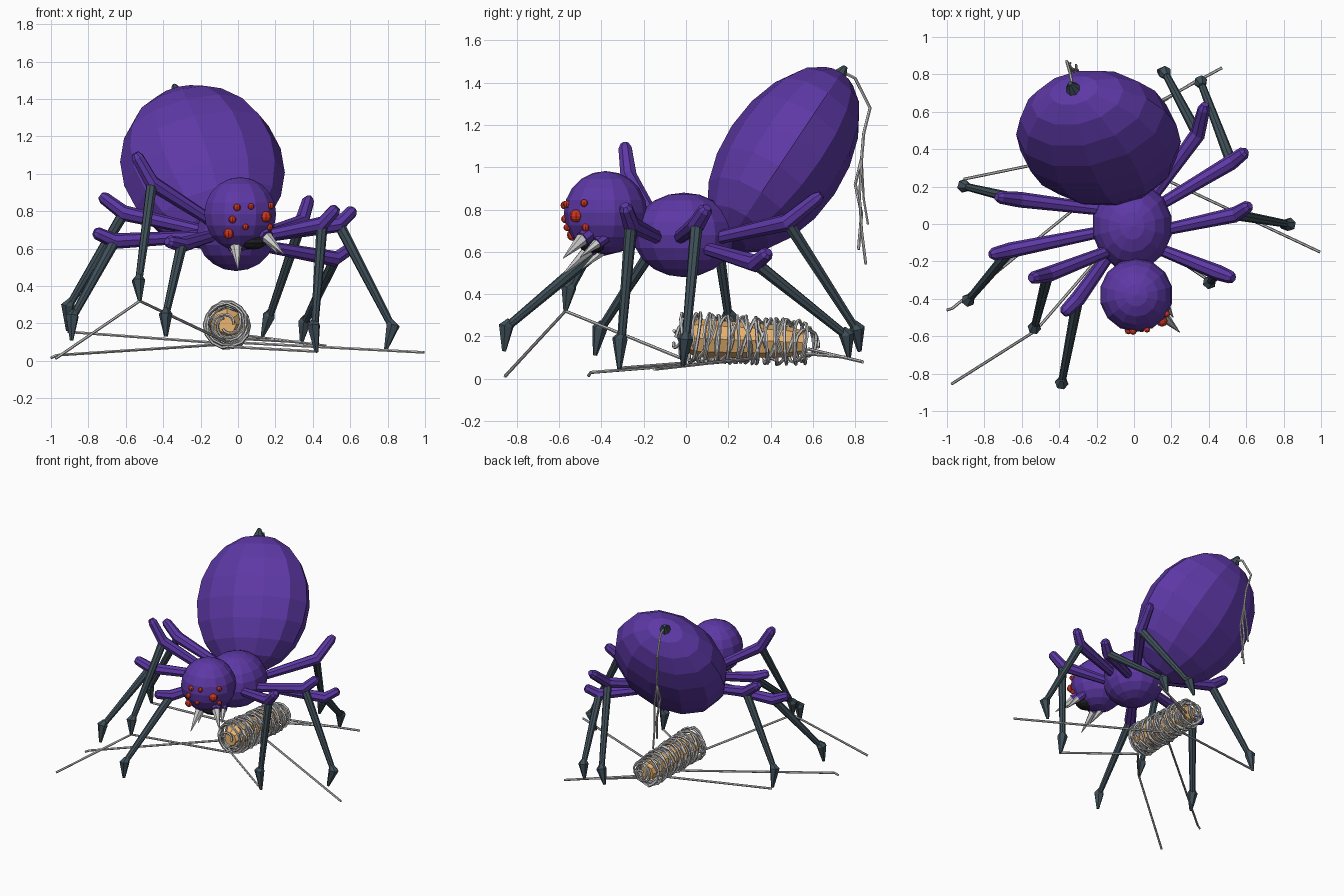
import bpy, bmesh, math, random
from mathutils import Vector, Matrix, Quaternion

if "Cube" in bpy.data.objects:
    bpy.data.objects.remove(bpy.data.objects["Cube"])

random.seed(4)


def material(name, rgb):
    m = bpy.data.materials.new(name)
    m.diffuse_color = (*rgb, 1)
    m.use_nodes = True
    m.node_tree.nodes["Principled BSDF"].inputs["Base Color"].default_value = m.diffuse_color
    return m


PURPLE = material("purple_shell", (0.11, 0.04, 0.38))
SLATE = material("slate_limb", (0.05, 0.08, 0.10))
RED = material("red_eye", (0.6, 0.035, 0.015))
TAN = material("tan_bundle", (0.8, 0.45, 0.16))
BLACK = material("dark_mouth", (0.015, 0.015, 0.02))


def finish(name, bm, mat=None):
    bmesh.ops.recalc_face_normals(bm, faces=bm.faces[:])
    me = bpy.data.meshes.new(name)
    bm.to_mesh(me)
    bm.free()
    ob = bpy.data.objects.new(name, me)
    bpy.context.collection.objects.link(ob)
    if mat:
        me.materials.append(mat)
    return ob


def ball(name, centre, radii, mat, seg=12, rings=9, rot=None):
    bm = bmesh.new()
    m = Matrix.Translation(centre) @ (rot or Matrix()) @ Matrix.Diagonal((*radii, 1))
    bmesh.ops.create_uvsphere(bm, u_segments=seg, v_segments=rings, radius=1, matrix=m)
    return finish(name, bm, mat)


def tube(name, pts, radii, sides=8, mat=None):
    """Closed tube through pts with a radius at each point."""
    pts = [Vector(p) for p in pts]
    if not isinstance(radii, (list, tuple)):
        radii = [radii] * len(pts)
    bm, rings, prev = bmesh.new(), [], None
    for i, p in enumerate(pts):
        t = (pts[min(i + 1, len(pts) - 1)] - pts[max(i - 1, 0)]).normalized()
        if prev is None:
            q = t.to_track_quat('Z', 'Y')
        else:
            q = prev.rotation_difference(t) @ q
        prev = t
        ring = []
        for k in range(sides):
            a = 2 * math.pi * k / sides
            ring.append(bm.verts.new(p + q @ Vector((math.cos(a), math.sin(a), 0)) * radii[i]))
        rings.append(ring)
    for a, b in zip(rings, rings[1:]):
        for k in range(sides):
            j = (k + 1) % sides
            bm.faces.new((a[k], a[j], b[j], b[k]))
    bm.faces.new(rings[0])
    bm.faces.new(rings[-1])
    return finish(name, bm, mat)


# body: head, thorax and the tilted abdomen
HEAD, HEAD_R = Vector((0.012, -0.38, 0.785)), 0.197
ball("head", HEAD, (HEAD_R,) * 3, PURPLE, 14, 10)
ball("thorax", (-0.01, -0.01, 0.68), (0.215, 0.24, 0.2), PURPLE, 14, 10)
centre = Vector((-0.19, 0.46, 1.035))
axis = Vector((-0.277, 0.533, 0.8)).normalized()
side = (Vector((1, 0, 0)) - axis * axis.x).normalized()
turn = Matrix((side, axis.cross(side), axis)).transposed().to_4x4()
ball("abdomen", centre, (0.435, 0.292, 0.5), PURPLE, 12, 10, turn)

# spinneret and trailing silk
tube("spinneret", [centre + axis * 0.46, centre + axis * 0.55], [0.055, 0.012], 8, SLATE)
trail = [(-0.33, 0.74, 1.45), (-0.34, 0.8, 1.42), (-0.36, 0.87, 1.28), (-0.34, 0.84, 1.16),
         (-0.33, 0.83, 1.04)]
tube("silk_trail_a", trail + [(-0.34, 0.80, 0.92), (-0.33, 0.83, 0.78), (-0.32, 0.815, 0.61)], 0.008, 6)
tube("silk_trail_b", trail[3:] + [(-0.30, 0.82, 0.86), (-0.31, 0.83, 0.7), (-0.31, 0.85, 0.54)], 0.007, 6)
tube("silk_trail_c", [trail[4], (-0.35, 0.84, 0.85), (-0.34, 0.86, 0.73)], 0.006, 6)

# eyes seated on the front of the head: x, z, size
for i, (x, z, r) in enumerate([(-0.05, 0.68, 0.028), (0.15, 0.77, 0.03), (-0.005, 0.82, 0.02),
                               (0.07, 0.825, 0.017), (0.175, 0.83, 0.018), (-0.03, 0.755, 0.02),
                               (0.04, 0.715, 0.017), (0.17, 0.715, 0.018)]):
    dx, dz = x - HEAD.x, z - HEAD.z
    dy = math.sqrt(max(0.003, HEAD_R ** 2 - dx * dx - dz * dz))
    ball(f"eye_{i + 1}", (x, HEAD.y - dy, z), (r,) * 3, RED, 8, 6)

# mouth and fangs: purple base with a pale tip
ball("mouth", (0.08, -0.44, 0.64), (0.08, 0.07, 0.045), BLACK, 10, 7)
fangs = [((-0.01, -0.38, 0.68), (-0.01, -0.46, 0.61), (0.0, -0.585, 0.49), 0.037),
         ((0.11, -0.42, 0.71), (0.155, -0.49, 0.66), (0.245, -0.58, 0.57), 0.037),
         ((-0.03, -0.35, 0.66), (-0.025, -0.40, 0.60), (0.0, -0.49, 0.52), 0.028),
         ((0.13, -0.36, 0.68), (0.165, -0.42, 0.64), (0.21, -0.50, 0.575), 0.028)]
for i, (root, mid, tip, r) in enumerate(fangs):
    tube(f"fang_base_{i + 1}", [root, mid], [r * 0.9, r * 1.05], 8, PURPLE)
    tube(f"fang_{i + 1}", [mid, tip], [r * 0.85, 0.002], 6)

# legs: hip, joint, raised knee tip, ankle, toe
legs = {
    "right_leg_1": ((0.1, -0.12, 0.66), (0.45, -0.26, 0.73), (0.53, -0.29, 0.82), (0.41, -0.305, 0.19), (0.42, -0.315, 0.045)),
    "right_leg_2": ((0.12, -0.04, 0.66), (0.54, 0.05, 0.73), (0.62, 0.1, 0.81), (0.82, 0.0, 0.19), (0.79, -0.015, 0.06)),
    "right_leg_3": ((0.1, 0.08, 0.62), (0.52, 0.33, 0.545), (0.6, 0.39, 0.6), (0.36, 0.75, 0.21), (0.34, 0.77, 0.1)),
    "right_leg_4": ((0.08, 0.12, 0.66), (0.34, 0.48, 0.74), (0.38, 0.64, 0.87), (0.17, 0.8, 0.24), (0.13, 0.82, 0.13)),
    "left_leg_1": ((-0.1, -0.12, 0.68), (-0.3, -0.4, 0.62), (-0.38, -0.48, 0.64), (-0.385, -0.84, 0.25), (-0.385, -0.86, 0.13)),
    "left_leg_2": ((-0.1, -0.13, 0.72), (-0.46, -0.27, 0.95), (-0.55, -0.29, 1.11), (-0.53, -0.545, 0.43), (-0.525, -0.57, 0.32)),
    "left_leg_3": ((-0.12, -0.03, 0.67), (-0.66, -0.14, 0.64), (-0.77, -0.165, 0.69), (-0.88, -0.4, 0.24), (-0.89, -0.43, 0.11)),
    "left_leg_4": ((-0.12, 0.07, 0.68), (-0.61, 0.13, 0.79), (-0.735, 0.145, 0.885), (-0.9, 0.2, 0.3), (-0.91, 0.23, 0.16)),
}
for name, pts in legs.items():
    hip, joint, knee, ankle, toe = map(Vector, pts)
    near_tip = joint.lerp(knee, 0.85)
    tube(name + "_upper", [hip, joint, near_tip, knee], [0.03, 0.042, 0.034, 0.02], 8, PURPLE)
    tube(name + "_lower", [joint, ankle], [0.03, 0.02], 8, SLATE)
    # pointed foot under a wider ankle, kicked slightly outward
    out = Vector((ankle.x - joint.x, ankle.y - joint.y, 0)).normalized()
    tube(name + "_foot", [ankle - out * 0.01 + Vector((0, 0, 0.025)), ankle + out * 0.01, toe],
         [0.018, 0.037, 0.01], 6, SLATE)

# wrapped bundle under the body
front, back = Vector((-0.06, -0.03, 0.195)), Vector((-0.05, 0.6, 0.17))
tube("bundle_core", [front.lerp(back, t) for t in (0.03, 0.12, 0.45, 0.8, 0.93)],
     [0.05, 0.09, 0.085, 0.075, 0.055], 8, TAN)


def winding(name, turns, phase, spread, radius):
    path, n = [], turns * 14
    for i in range(n + 1):
        t = i / n
        a = phase + turns * 2 * math.pi * t
        taper = min(1, 0.3 + 8 * t, 0.3 + 7 * (1 - t))
        r = (radius - 0.02 * t + random.uniform(-0.006, 0.006)) * taper
        wob = spread * math.sin(a + 5 * t)
        c = front.lerp(back, -0.03 + 1.06 * t)
        path.append(c + Vector((r * math.cos(a), wob * taper, r * math.sin(a))))
    tube(name, path, 0.0085, 5)


winding("bundle_thread_a", 14, 0.0, 0.015, 0.122)
winding("bundle_thread_b", 11, 2.0, -0.03, 0.116)
winding("bundle_thread_c", 7, 4.0, 0.045, 0.108)

# web strands running out from the bundle
strands = [[(-0.975, -0.855, 0.012), (-0.525, -0.57, 0.32), (-0.06, -0.03, 0.1)],
           [(-1.0, -0.46, 0.015), (-0.97, -0.45, 0.03), (-0.05, 0.3, 0.09)],
           [(0.995, -0.15, 0.045), (-0.05, 0.34, 0.1)],
           [(0.47, 0.835, 0.08), (0.0, 0.58, 0.14)],
           [(-0.91, 0.24, 0.155), (-0.03, 0.42, 0.09)],
           [(0.42, -0.315, 0.05), (-0.05, 0.0, 0.075)],
           [(0.34, 0.77, 0.1), (-0.02, 0.55, 0.12)]]
for i, s in enumerate(strands):
    tube(f"web_strand_{i + 1}", s, 0.008, 6)
